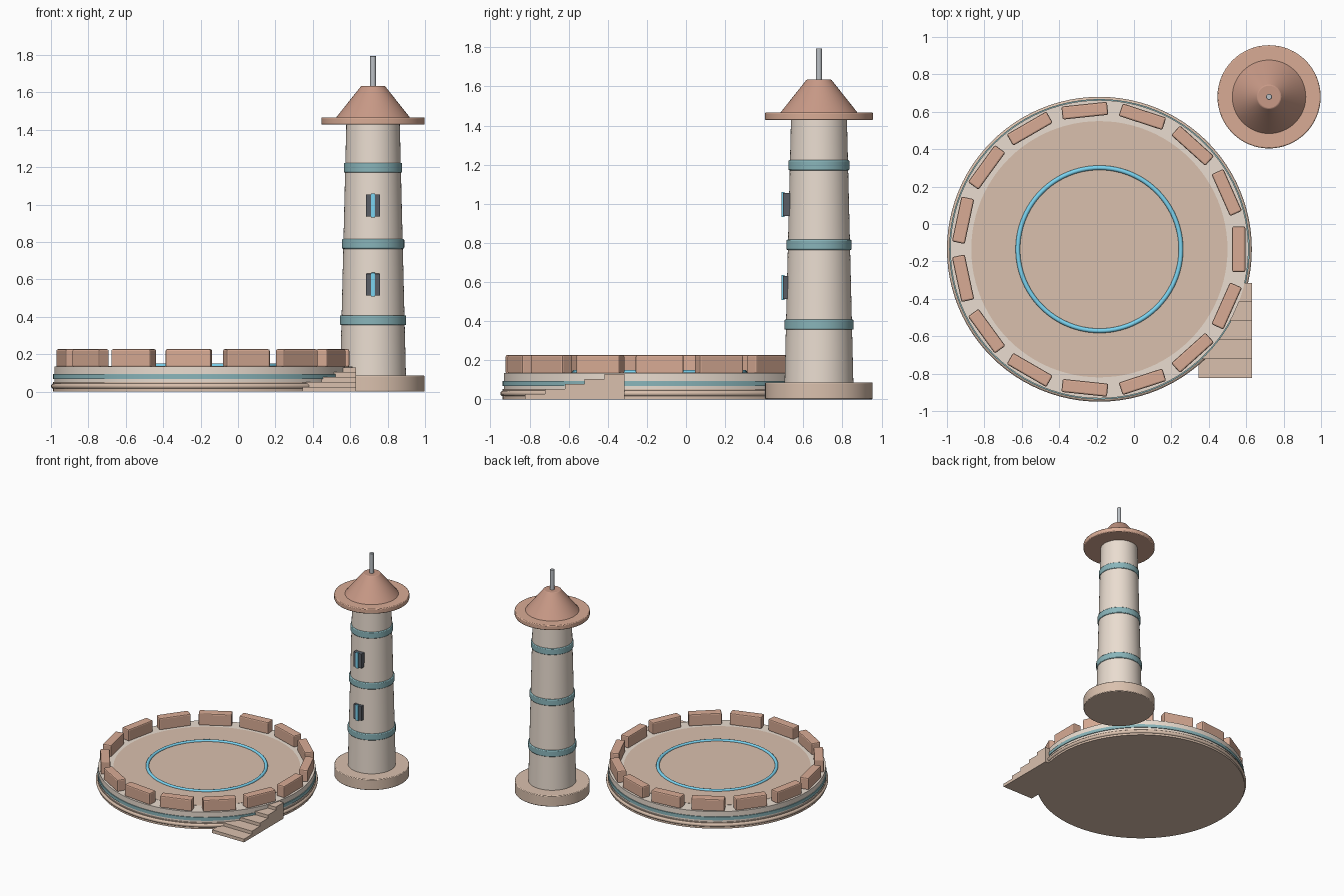
import bpy, math

if "Cube" in bpy.data.objects:
    bpy.data.objects.remove(bpy.data.objects["Cube"])

PX, PY = -0.185, -0.135   # platform centre
TX, TY = 0.722, 0.68      # tower centre


def mat(name, r, g, b):
    m = bpy.data.materials.new(name)
    m.diffuse_color = (r, g, b, 1)
    m.use_nodes = True
    m.node_tree.nodes["Principled BSDF"].inputs["Base Color"].default_value = m.diffuse_color
    return m


CREAM = mat("cream", 0.82, 0.72, 0.63)
TAN = mat("tan", 0.70, 0.53, 0.42)
CLAY = mat("clay", 0.69, 0.41, 0.30)
ROOF = mat("roof", 0.58, 0.32, 0.24)
TEAL = mat("teal", 0.25, 0.46, 0.49)
GLOW = mat("glow", 0.20, 0.66, 0.88)
DARK = mat("dark", 0.10, 0.11, 0.13)
STEEL = mat("steel", 0.50, 0.53, 0.56)


def finish(name, material, bevel=0, smooth=True):
    o = bpy.context.object
    o.name = name
    o.data.materials.append(material)
    if smooth:
        bpy.ops.object.shade_smooth_by_angle(angle=math.radians(35))
    if bevel:
        b = o.modifiers.new("bevel", 'BEVEL')
        b.width = bevel
        b.segments = 2
        b.limit_method = 'ANGLE'
    return o


def cone(name, x, y, z0, z1, r0, r1, material, bevel=0, n=64):
    bpy.ops.mesh.primitive_cone_add(vertices=n, radius1=r0, radius2=r1, depth=z1 - z0,
                                    location=(x, y, (z0 + z1) / 2))
    return finish(name, material, bevel)


def torus(name, x, y, z, R, r, material):
    bpy.ops.mesh.primitive_torus_add(major_radius=R, minor_radius=r, major_segments=96,
                                     minor_segments=12, location=(x, y, z))
    return finish(name, material)


def box(name, center, size, material, bevel=0, rot=0):
    bpy.ops.mesh.primitive_cube_add(size=1, location=center, rotation=(0, 0, rot))
    bpy.context.object.scale = size
    bpy.ops.object.transform_apply(location=False, rotation=False, scale=True)
    return finish(name, material, bevel, smooth=False)


# Round platform: foot, rounded moulding, drum, band, floor and glowing ring
cone("platform_foot", PX, PY, 0.0, 0.052, 0.803, 0.803, TAN, n=96)
torus("foot_moulding", PX, PY, 0.03, 0.80, 0.015, TAN)
cone("platform_drum", PX, PY, 0.05, 0.135, 0.797, 0.797, CREAM, n=96)
cone("platform_band", PX, PY, 0.068, 0.094, 0.803, 0.803, TEAL, n=96)
cone("platform_floor", PX, PY, 0.10, 0.137, 0.685, 0.685, TAN, n=96)
torus("floor_ring", PX, PY, 0.138, 0.436, 0.012, GLOW)

# Parapet blocks around the rim
for i in range(15):
    a = i * math.tau / 15
    box(f"parapet_block_{i + 1}",
        (PX + 0.745 * math.cos(a), PY + 0.745 * math.sin(a), 0.179),
        (0.07, 0.245, 0.096), CLAY, 0.009, a)

# Stairs climbing toward the back along the platform side
for i in range(5):
    h = 0.026 * (i + 1)
    box(f"stair_{i + 1}", (0.4875, -0.772 + 0.1015 * i, h / 2), (0.285, 0.1015, h), TAN)

# Tower body
cone("tower_base", TX, TY, 0.0, 0.087, 0.275, 0.275, TAN, 0.005)
cone("tower_shaft", TX, TY, 0.08, 1.435, 0.176, 0.143, CREAM)
for i, (z, r) in enumerate([(0.382, 0.177), (0.79, 0.167), (1.197, 0.156)]):
    cone(f"tower_band_{i + 1}", TX, TY, z - 0.026, z + 0.026, r, r, TEAL, 0.006)

# Roof and mast
cone("roof_eave", TX, TY, 1.428, 1.467, 0.276, 0.276, CLAY, 0.006)
cone("roof_cone", TX, TY, 1.46, 1.635, 0.202, 0.063, ROOF, 0.004)
cone("mast", TX, TY, 1.62, 1.795, 0.016, 0.016, STEEL, 0.003, n=24)

# Windows with glowing slits on the front
for i, z in enumerate((0.572, 0.996)):
    box(f"window_{i + 1}", (TX, 0.515, z), (0.075, 0.04, 0.118), DARK, 0.003)
    box(f"window_slit_{i + 1}", (TX, 0.496, z), (0.022, 0.016, 0.128), GLOW, 0.002)
